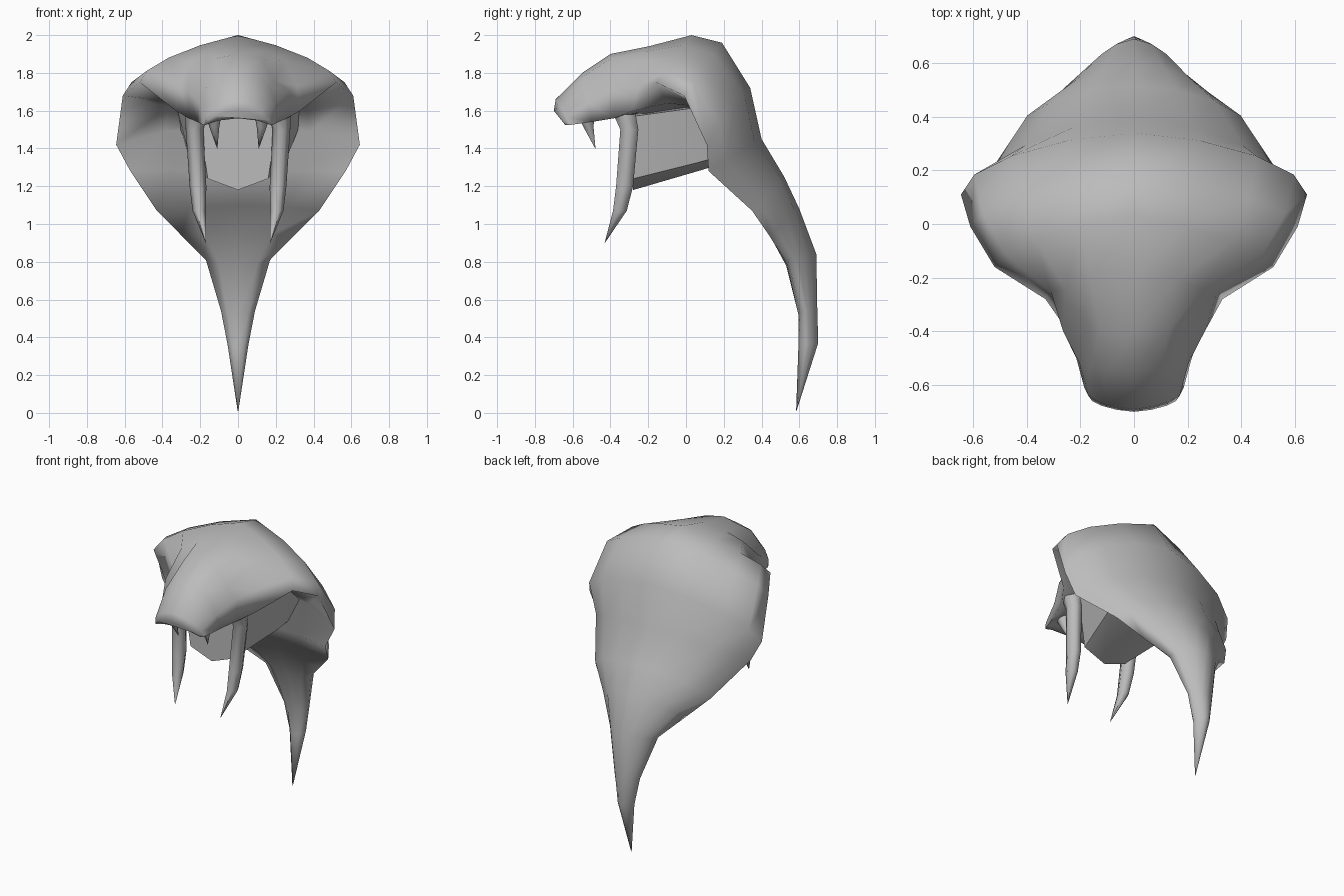
import bpy, bmesh
from math import sin, cos, pi, radians
from mathutils import Vector

cube = bpy.data.objects.get("Cube")
if cube:
    bpy.data.objects.remove(cube, do_unlink=True)

grey = bpy.data.materials.new("plain grey")
grey.use_nodes = True
colour = (0.5, 0.5, 0.5, 1)
grey.diffuse_color = colour
grey.node_tree.nodes["Principled BSDF"].inputs["Base Color"].default_value = colour


def loft(name, rings, angle=65):
    """Skin closed rings of points and cap both ends."""
    bm = bmesh.new()
    rows = [[bm.verts.new(p) for p in ring] for ring in rings]
    count = len(rows[0])
    for a, b in zip(rows, rows[1:]):
        for i in range(count):
            j = (i + 1) % count
            bm.faces.new((a[i], a[j], b[j], b[i]))
    bm.faces.new(rows[0][::-1])
    bm.faces.new(rows[-1])
    bmesh.ops.remove_doubles(bm, verts=bm.verts, dist=0.0005)
    bmesh.ops.recalc_face_normals(bm, faces=bm.faces)
    mesh = bpy.data.meshes.new(name)
    bm.to_mesh(mesh)
    bm.free()
    mesh.materials.append(grey)
    obj = bpy.data.objects.new(name, mesh)
    bpy.context.collection.objects.link(obj)
    bpy.ops.object.select_all(action="DESELECT")
    obj.select_set(True)
    bpy.context.view_layer.objects.active = obj
    bpy.ops.object.shade_smooth_by_angle(angle=radians(angle))
    return obj


def mirrored(half):
    """Close a half ring whose first and last points lie on the midline."""
    return half + [Vector((-p.x, p.y, p.z)) for p in half[-2:0:-1]]


# Hood from snout to tail: crest (y, z), rim (x, y, z), inner midline (y, z)
sections = [
    ((-.70, 1.60), (.17, -.64, 1.525), (-.66, 1.56)),
    ((-.69, 1.66), (.185, -.61, 1.525), (-.61, 1.57)),
    ((-.55, 1.80), (.215, -.50, 1.54), (-.50, 1.58)),
    ((-.40, 1.90), (.26, -.38, 1.56), (-.38, 1.58)),
    ((-.20, 1.94), (.33, -.28, 1.60), (-.25, 1.58)),
    ((.03, 2.0), (.52, -.16, 1.75), (-.06, 1.58)),
    ((.19, 1.96), (.61, -.01, 1.68), (.10, 1.59)),
    ((.34, 1.72), (.645, .11, 1.42), (.24, 1.53)),
    ((.40, 1.45), (.57, .12, 1.28), (.16, 1.29)),
    ((.52, 1.25), (.43, .35, 1.07), (.34, 1.10)),
    ((.60, 1.08), (.30, .44, .94), (.44, .95)),
    ((.69, .84), (.17, .54, .81), (.53, .78)),
    ((.695, .55), (.09, .62, .54), (.595, .52)),
    ((.70, .37), (.055, .63, .36), (.595, .35)),
    ((.585, .01), (.002, .584, .01), (.583, .01)),
]
rings = []
for k, (crest, rim, inner) in enumerate(sections):
    top, edge, under = Vector((0, *crest)), Vector(rim), Vector((0, *inner))
    # boxy muzzle, sloping cheeks, round back
    spread, drop = (.75, 1) if 1 < k < 5 else (1, .6) if 4 < k < 7 else (1, .8)
    half = []
    for step in range(5):
        a = step * pi / 8
        p = top.lerp(edge, (1 - cos(a)) ** drop)
        p.x = edge.x * sin(a) ** spread
        half.append(p)
    # sunken eyes under a raised brow
    if k == 3:
        half[2] += Vector((-.015, .02, -.04))
        half[3] += Vector((.02, -.01, .02))
    if k == 4:
        half[2] += Vector((0, -.02, .02))
    middle = under.lerp(edge, 0.35)
    middle.x = edge.x * 0.6
    half += [middle, under]
    rings.append(mirrored(half))
loft("hood", rings, 110)

# Lower jaw, widening back into the throat
jaw = []
for y, low, side, top, width in ((-.28, 1.18, 1.24, 1.57, .16),
                                 (.08, 1.285, 1.33, 1.62, .25),
                                 (.26, 1.34, 1.38, 1.58, .27)):
    jaw.append(mirrored([Vector((0, y, low)), Vector((width, y, side)),
                         Vector((width * 1.3, y, top)), Vector((0, y, top + .02))]))
loft("lower_jaw", jaw, 40)


# Curved fangs: path points with radius
def fang(name, path, sides=6):
    for label, s in (("left", 1), ("right", -1)):
        loops = [[(s * (x + r * .85 * cos(i * 2 * pi / sides)),
                   y + r * sin(i * 2 * pi / sides), z) for i in range(sides)]
                 for x, y, z, r in path]
        loft(f"{label}_{name}", loops)


fang("long_fang", [(.222, -.325, 1.58, .068), (.23, -.30, 1.50, .055),
                   (.212, -.325, 1.20, .052), (.205, -.35, 1.07, .042),
                   (.17, -.43, .90, .001)])
fang("short_fang", [(.13, -.53, 1.58, .05), (.125, -.515, 1.51, .03),
                    (.11, -.48, 1.40, .001)])
